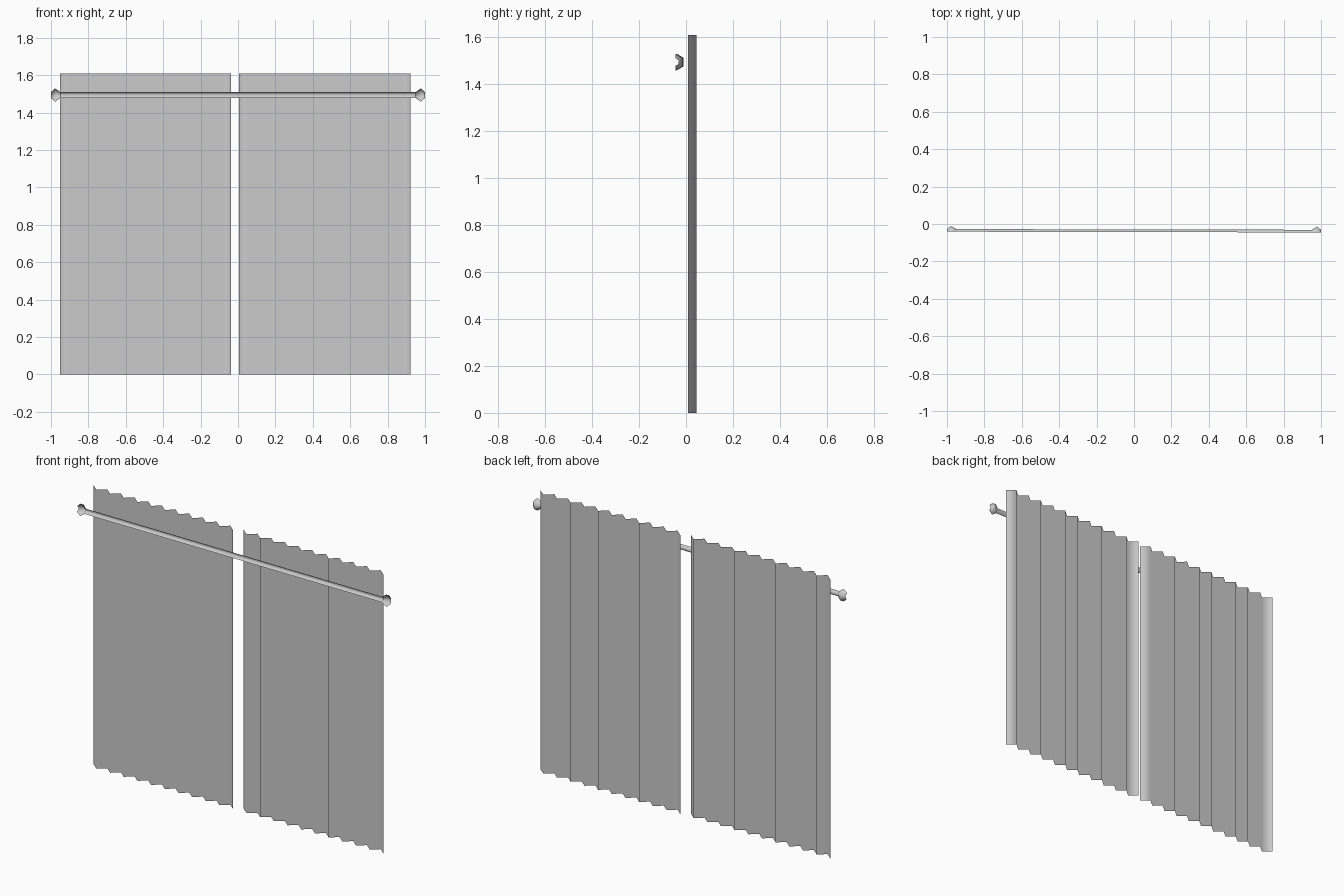
import bpy
from math import sin, cos, pi

if "Cube" in bpy.data.objects:
    bpy.data.objects.remove(bpy.data.objects["Cube"])


def sheet(name, rows):
    """Skin a grid of points (equal-length rows) as an open smooth surface."""
    n = len(rows[0])
    verts = [p for row in rows for p in row]
    faces = [(r * n + i, r * n + i + 1, (r + 1) * n + i + 1, (r + 1) * n + i)
             for r in range(len(rows) - 1) for i in range(n - 1)]
    mesh = bpy.data.meshes.new(name)
    mesh.from_pydata(verts, [], faces)
    mesh.shade_smooth()
    obj = bpy.data.objects.new(name, mesh)
    bpy.context.collection.objects.link(obj)
    return obj


# Pleated curtain panels: single-sided zigzag sheets
PLEATS, HEIGHT = 21, 1.61
Y_FRONT, Y_BACK = 0.008, 0.045


def curtain(name, x0, x1):
    line = [(x0 + (x1 - x0) * i / PLEATS, Y_FRONT if i % 2 else Y_BACK)
            for i in range(PLEATS + 1)]
    sheet(name, [[(x, y, z) for x, y in line] for z in (HEIGHT, 0)])


curtain("left_curtain", -0.953, -0.037)
curtain("right_curtain", 0.005, 0.923)


# Rod and finials: half-hexagon shells, open towards the front
ROD_Z, SIDES = 1.494, 3


def half_ring(x, r):
    y0 = -0.043 - 0.002 * x
    return [(x, y0 + r * sin(pi * i / SIDES), ROD_Z + r * cos(pi * i / SIDES))
            for i in range(SIDES + 1)]


def half_lathe(name, profile):
    return sheet(name, [half_ring(x, r) for x, r in profile])


half_lathe("curtain_rod", [(-0.95, 0.016), (0.95, 0.016)])
for side, s in (("left", -1), ("right", 1)):
    prof = [(s * 0.95, 0.016), (s * 0.978, 0.036), (s * 1.0, 0.016)]
    half_lathe(side + "_finial", prof if s > 0 else prof[::-1])
